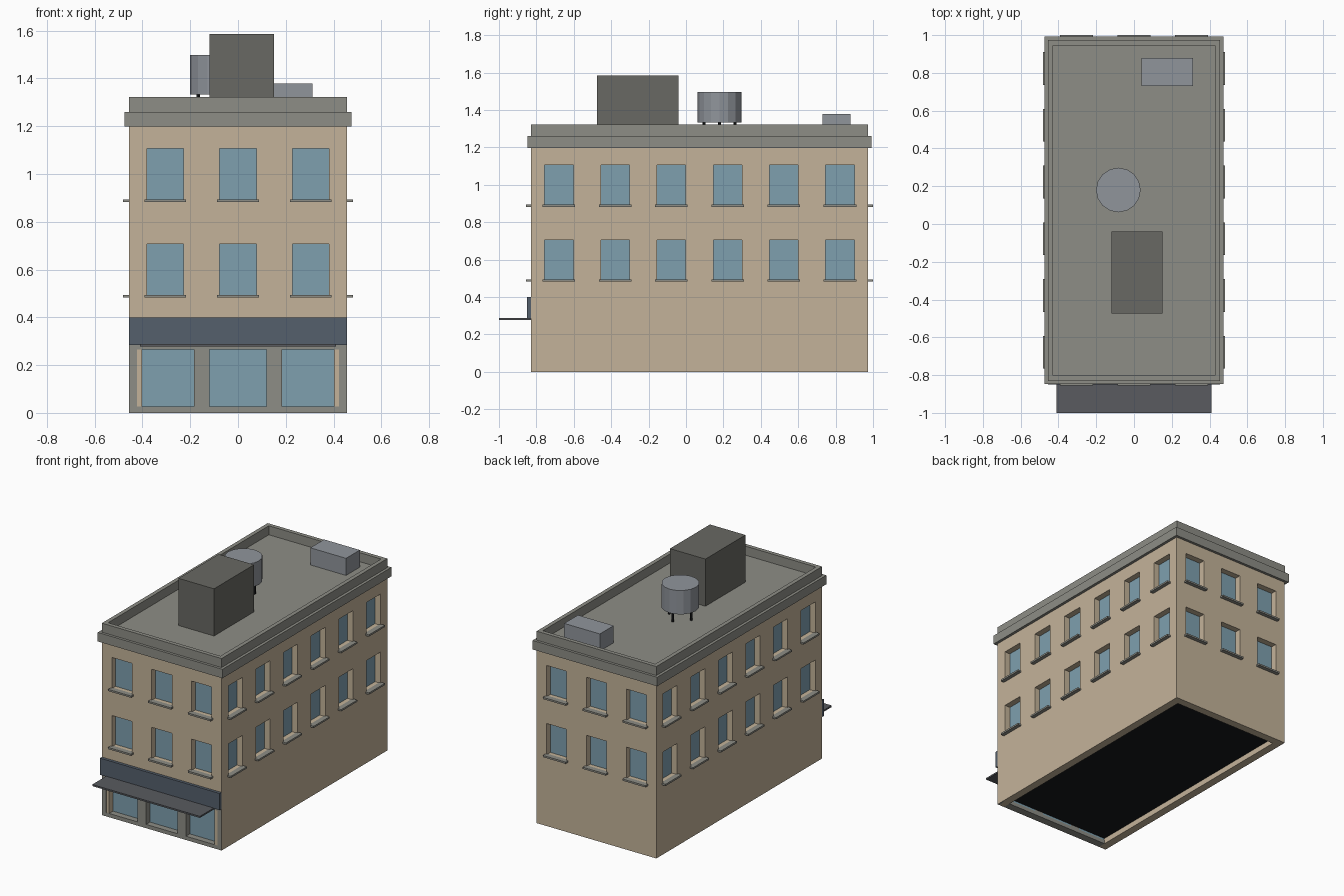
import bpy, bmesh
from math import pi, cos, sin
from mathutils import Matrix, Vector

if "Cube" in bpy.data.objects:
    bpy.data.objects.remove(bpy.data.objects["Cube"])

HX, HY, CY = 0.456, 0.902, 0.072      # half width, half depth, centre of the block
T = 0.055                             # wall thickness


def material(name, r, g, b):
    m = bpy.data.materials.new(name)
    m.diffuse_color = (r, g, b, 1)
    m.use_nodes = True
    m.node_tree.nodes["Principled BSDF"].inputs["Base Color"].default_value = m.diffuse_color
    return m


WALL = material("sandstone", 0.55, 0.45, 0.32)
TRIM = material("grey_trim", 0.27, 0.27, 0.24)
GLASS = material("blue_glass", 0.21, 0.35, 0.43)
SIGN = material("slate_blue", 0.09, 0.115, 0.15)
AWNING = material("awning_grey", 0.10, 0.105, 0.115)
DARK = material("interior_black", 0.008, 0.009, 0.01)
SHED = material("dark_grey", 0.14, 0.14, 0.125)
METAL = material("metal", 0.28, 0.30, 0.33)


def finish(name, bm, mat, matrix=Matrix()):
    bm.transform(matrix)
    mesh = bpy.data.meshes.new(name)
    bm.to_mesh(mesh)
    bm.free()
    mesh.materials.append(mat)
    ob = bpy.data.objects.new(name, mesh)
    bpy.context.collection.objects.link(ob)
    return ob


def boxes(name, spans, mat, matrix=Matrix()):
    """One object made of boxes given as (x0, x1, y0, y1, z0, z1)."""
    bm = bmesh.new()
    for x0, x1, y0, y1, z0, z1 in spans:
        m = (Matrix.Translation(((x0 + x1) / 2, (y0 + y1) / 2, (z0 + z1) / 2))
             @ Matrix.Diagonal((x1 - x0, y1 - y0, z1 - z0, 1)))
        bmesh.ops.create_cube(bm, size=1, matrix=m)
    return finish(name, bm, mat, matrix)


def cylinders(name, items, radius, z0, z1, sides, mat):
    bm = bmesh.new()
    for x, y in items:
        bmesh.ops.create_cone(bm, cap_ends=True, segments=sides, radius1=radius,
                              radius2=radius, depth=z1 - z0,
                              matrix=Matrix.Translation((x, y, (z0 + z1) / 2)))
    return finish(name, bm, mat)


def wall(name, matrix, half, n, w, levels, mat, sills=True):
    """Panel facing local -y; every odd column/row cell is a window opening."""
    centres = [half * ((2 * i + 1) / n - 1) for i in range(n)]
    us = [-half] + [c + s * w / 2 for c in centres for s in (-1, 1)] + [half]
    bm = bmesh.new()
    grid = [[bm.verts.new((u, 0, z)) for z in levels] for u in us]
    for i in range(len(us) - 1):
        for j in range(len(levels) - 1):
            if not (i % 2 and j % 2):
                bm.faces.new((grid[i][j], grid[i + 1][j],
                              grid[i + 1][j + 1], grid[i][j + 1]))
    loose = [v for v in bm.verts if not v.link_faces]
    bmesh.ops.delete(bm, geom=loose, context='VERTS')
    solid = finish(name, bm, mat, matrix).modifiers.new("thickness", 'SOLIDIFY')
    solid.thickness, solid.offset = T, -1

    rows = [(levels[j], levels[j + 1]) for j in range(1, len(levels) - 1, 2)]
    boxes(name + "_glass", [(c - w / 2, c + w / 2, 0.042, 0.052, a, b)
                            for c in centres for a, b in rows], GLASS, matrix)
    if sills:
        boxes(name + "_sills", [(c - 0.087, c + 0.087, -0.026, 0.01, a - 0.009, a + 0.003)
                                for c in centres for a, b in rows], TRIM, matrix)


def place(angle, x, y):
    return Matrix.Translation((x, y, 0)) @ Matrix.Rotation(angle, 4, 'Z')


# Walls with recessed windows
W = 0.153
UPPER = [0.491, 0.706, 0.891, 1.106, 1.2]
front = place(0, 0, CY - HY)
wall("front_wall", front, HX - 0.0005, 3, W, [0.4] + UPPER, WALL)
wall("storefront", front, HX - 0.0005, 3, 0.239, [0, 0.026, 0.266, 0.4], TRIM, False)
wall("back_wall", place(pi, 0, CY + HY), HX - 0.0005, 3, W, [0] + UPPER, WALL)
wall("right_wall", place(pi / 2, HX, CY), HY - 0.0005, 6, W, [0] + UPPER, WALL)
wall("left_wall", place(-pi / 2, -HX, CY), HY - 0.0005, 6, W, [0] + UPPER, WALL)

# Dark interior block
boxes("interior_core", [(-HX + 0.06, HX - 0.06, CY - HY + 0.06, CY + HY - 0.06,
                         0.034, 1.2)], DARK)

# Sign band and flat awning
F = CY - HY
boxes("sign_band", [(-HX, HX, F - 0.02, F, 0.285, 0.4)], SIGN)
boxes("awning", [(-0.41, 0.41, -1.0, F, 0.277, 0.288)], AWNING)

# Cornice slab (also the roof deck) and parapet ring
boxes("cornice_and_roof", [(-HX - 0.019, HX + 0.019, F - 0.018, CY + HY + 0.018,
                            1.198, 1.26)], TRIM)
P = 0.028
B = CY + HY
boxes("parapet", [(-HX, HX, F, F + P, 1.26, 1.322),
                  (-HX, HX, B - P, B, 1.26, 1.322),
                  (-HX, -HX + P, F + P, B - P, 1.26, 1.322),
                  (HX - P, HX, F + P, B - P, 1.26, 1.322)], TRIM)

# Rooftop equipment
boxes("stair_bulkhead", [(-0.12, 0.15, -0.475, -0.04, 1.26, 1.585)], SHED)
boxes("air_unit", [(0.04, 0.312, 0.73, 0.88, 1.26, 1.378)], METAL)
TX, TY = -0.083, 0.18
cylinders("water_tank", [(TX, TY)], 0.118, 1.333, 1.497, 16, METAL)
cylinders("tank_legs", [(TX + 0.083 * cos(k * pi / 2), TY + 0.083 * sin(k * pi / 2))
                        for k in range(4)], 0.008, 1.26, 1.333, 6, DARK)
